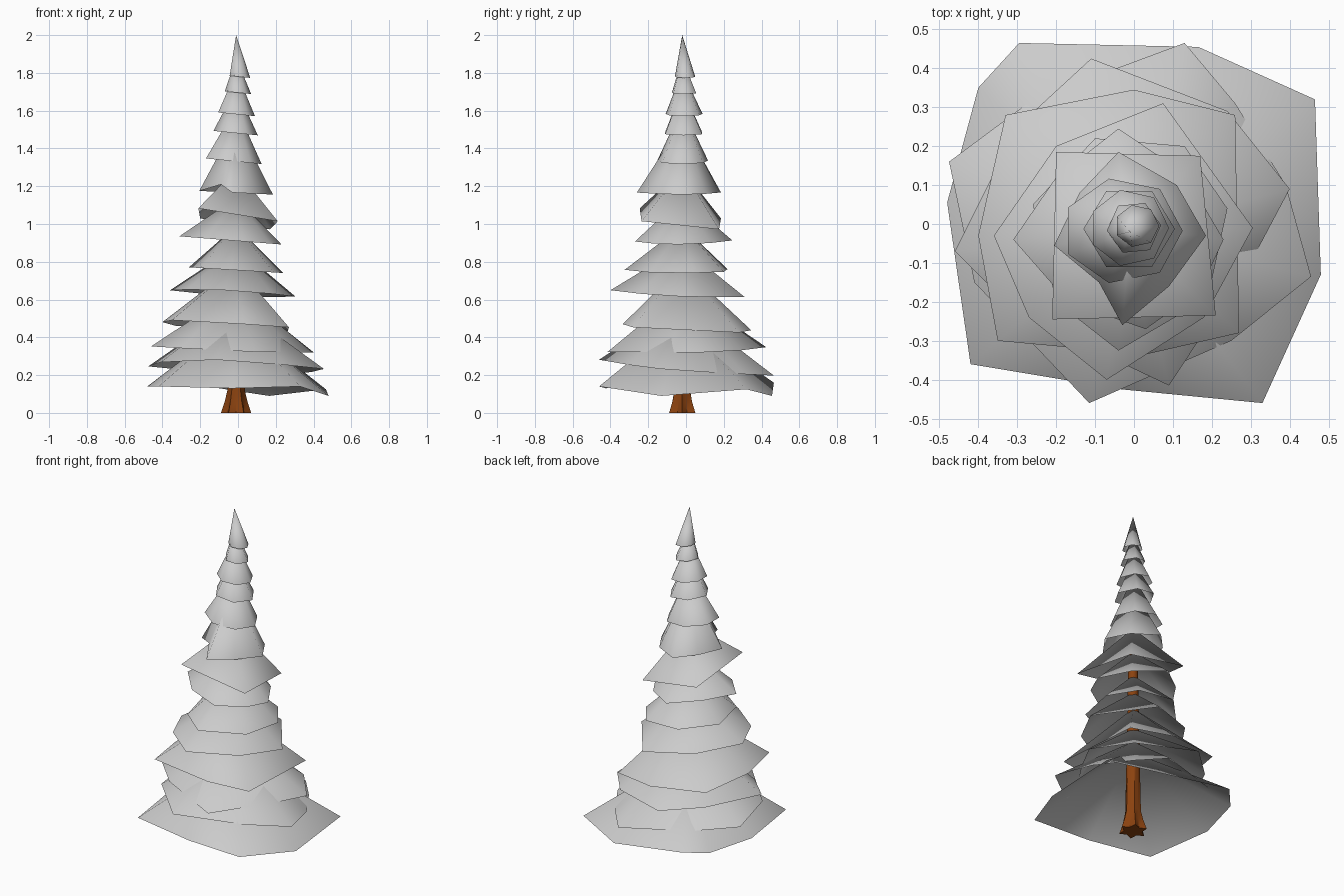
import bpy, bmesh, math

if "Cube" in bpy.data.objects:
    bpy.data.objects.remove(bpy.data.objects["Cube"])

AX, AY = -0.01, -0.02   # trunk axis


def finish(name, bm, angle):
    mesh = bpy.data.meshes.new(name)
    bm.normal_update()
    bm.to_mesh(mesh)
    bm.free()
    ob = bpy.data.objects.new(name, mesh)
    bpy.context.collection.objects.link(ob)
    bpy.context.view_layer.objects.active = ob
    ob.select_set(True)
    bpy.ops.object.shade_smooth_by_angle(angle=math.radians(angle))
    ob.select_set(False)
    return ob


def tier(name, apex, z, rim, tilt=(0, 0)):
    """Open, irregular cone; rim on a tilted plane, optional third value shifts a tip in z."""
    bm = bmesh.new()
    top = bm.verts.new((AX, AY, apex))
    ring = [bm.verts.new((p[0], p[1], z + tilt[0] * p[0] + tilt[1] * p[1] + sum(p[2:]))) for p in rim]
    for i, v in enumerate(ring):
        bm.faces.new((top, v, ring[(i + 1) % len(ring)]))
    return finish(name, bm, 180)


def oval(x0, x1, y0, y1, n, turn):
    """Counter-clockwise n-gon filling the given bounds."""
    pts = [(math.cos(turn + i * math.tau / n), math.sin(turn + i * math.tau / n)) for i in range(n)]
    return [((x0 + x1) / 2 + (x1 - x0) / 2 * c, (y0 + y1) / 2 + (y1 - y0) / 2 * s) for c, s in pts]


# narrow upper tiers
upper = [
    (2.00, 1.78, (-0.05, 0.065, -0.06, 0.05), 7, 0.0),
    (1.88, 1.695, (-0.07, 0.07, -0.08, 0.06), 6, 0.1),
    (1.81, 1.58, (-0.115, 0.09, -0.11, 0.09), 7, 0.0),
    (1.72, 1.48, (-0.13, 0.105, -0.125, 0.10), 6, 0.0),
    (1.62, 1.33, (-0.185, 0.125, -0.155, 0.12), 7, 0.0),
]
for i, (apex, z, box, n, turn) in enumerate(upper):
    tier(f"upper_foliage_{i + 1}", apex, z, oval(*box, n, turn), (-0.1, 0))

# broad lower tiers, rims counter-clockwise from the right
tier("foliage_6", 1.54, 1.165, [(.185, -.03), (.11, .10), (-.04, .185), (-.14, .08),
     (-.205, -.055), (-.09, -.15, .04), (-.03, -.26), (.09, -.16)], (-.05, 0))
tier("foliage_7", 1.29, 1.02, [(.17, .175), (-.20, .185), (-.21, -.245), (.21, -.235)], (-.16, -.12))
tier("foliage_8", 1.14, 0.91, [(.23, -.04), (.13, .13), (-.04, .245), (-.2, .12),
     (-.31, -.04), (-.17, -.2), (.03, -.27), (.17, -.17)], (-.08, 0))
tier("foliage_9", 0.99, 0.755, [(.24, .04), (.13, .2), (-.10, .22), (-.26, .05),
     (-.2, -.2), (-.04, -.325), (.19, -.19)], (-.06, 0))
tier("foliage_10", 0.88, 0.63, [(.305, -.01), (.075, .31), (-.2, .2), (-.36, -.03),
     (-.27, -.24), (-.07, -.40), (.18, -.24)], (-.05, -.04))
tier("foliage_11", 0.78, 0.455, [(.26, .28), (0, .345), (-.33, .28), (-.40, -.03),
     (-.35, -.30), (.03, -.335), (.27, -.28)], (-.06, -.05))
tier("foliage_12", 0.65, 0.335, [(.40, .09), (.24, .29), (-.11, .425), (-.30, .25),
     (-.46, -.07), (-.30, -.23), (.09, -.415), (.31, -.08)], (-.04, .02))
tier("foliage_13", 0.57, 0.24, [(.455, -.135), (.39, .1), (.26, .31), (.13, .465), (-.26, .32),
     (-.475, .16), (-.41, -.15), (-.115, -.46), (.25, -.30)], (-.04, -.08))
tier("foliage_14", 0.50, 0.14, [(.48, -.13, -.05), (.465, .32, -.015), (.165, .455, -.05),
     (-.295, .465, .02), (-.40, .35), (-.48, .055), (-.42, -.36), (-.03, -.425, -.01), (.33, -.46)])

# trunk with lobed root flare
bark = bpy.data.materials.new("bark")
bark.diffuse_color = (0.26, 0.055, 0.005, 1)
bark.use_nodes = True
bark.node_tree.nodes["Principled BSDF"].inputs["Base Color"].default_value = bark.diffuse_color
bm = bmesh.new()
N = 12
rings = []
for z, r_out, r_in in [(0, .08, .05), (.06, .06, .044), (.12, .046, .042), (.5, .038, .036), (1.28, .023, .023)]:
    rings.append([bm.verts.new((AX + (r_in if i % 2 else r_out) * math.cos(math.tau * i / N),
                                AY + (r_in if i % 2 else r_out) * math.sin(math.tau * i / N), z))
                  for i in range(N)])
for a, b in zip(rings, rings[1:]):
    for i in range(N):
        j = (i + 1) % N
        bm.faces.new((a[i], a[j], b[j], b[i]))
bm.faces.new(rings[0][::-1])
trunk = finish("trunk", bm, 40)
trunk.data.materials.append(bark)
